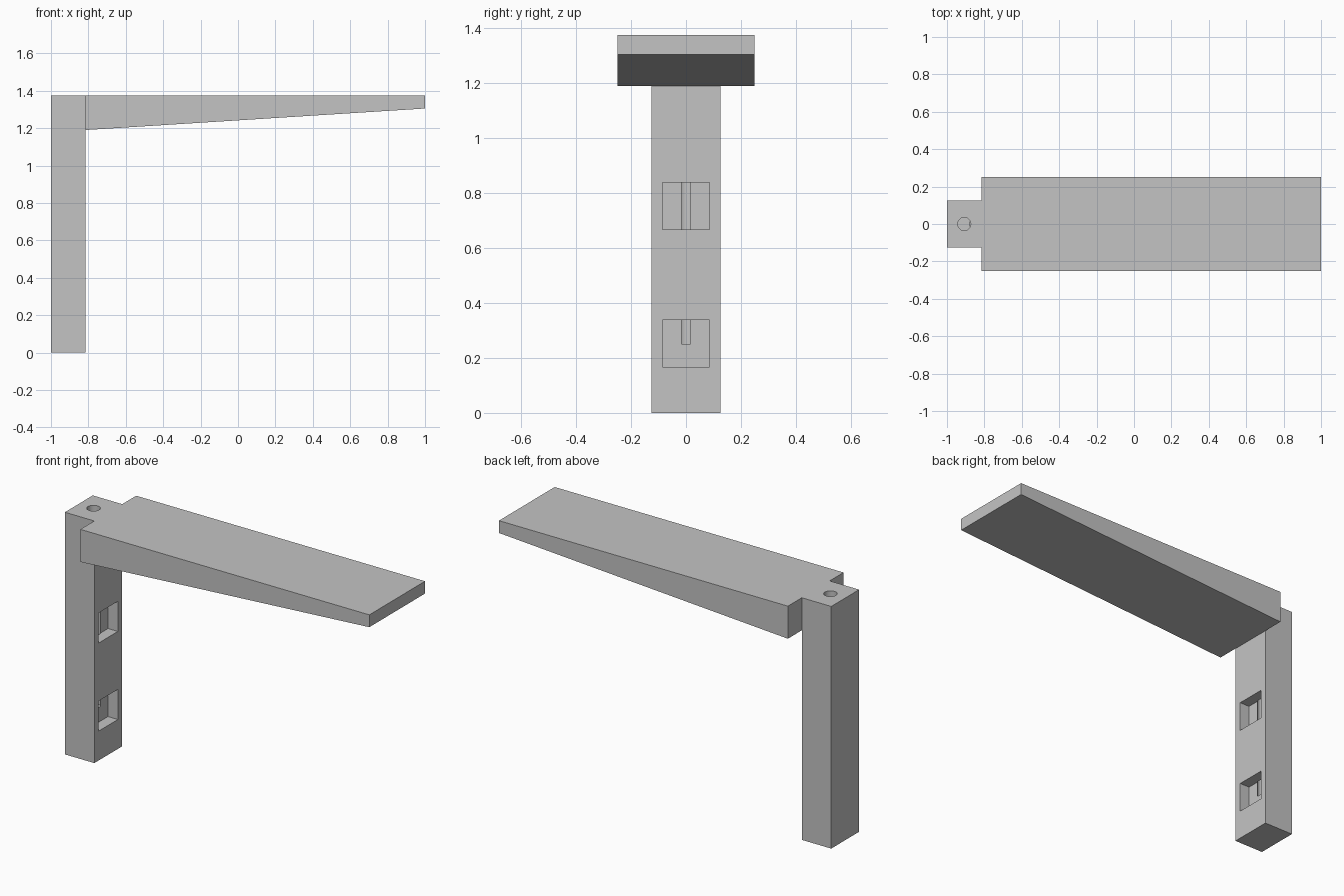
import bpy
import bmesh
from math import radians

cube = bpy.data.objects.get("Cube")
if cube:
    bpy.data.objects.remove(cube, do_unlink=True)

# One plain grey for everything
GREY = (0.55, 0.55, 0.55, 1)
grey = bpy.data.materials.new("plain grey")
grey.use_nodes = True
grey.diffuse_color = GREY
grey.node_tree.nodes["Principled BSDF"].inputs["Base Color"].default_value = GREY

POST_BACK, POST_FACE, TIP = -1.0, -0.815, 1.0
TOP = 1.375
POST_HALF, ARM_HALF = 0.125, 0.25


def extruded(name, profile, half_width):
    """Extrude an (x, z) profile symmetrically across y."""
    bm = bmesh.new()
    face = bm.faces.new([bm.verts.new((x, -half_width, z)) for x, z in profile])
    out = bmesh.ops.extrude_face_region(bm, geom=[face])
    verts = [v for v in out["geom"] if isinstance(v, bmesh.types.BMVert)]
    bmesh.ops.translate(bm, verts=verts, vec=(0, 2 * half_width, 0))
    bmesh.ops.recalc_face_normals(bm, faces=bm.faces)
    mesh = bpy.data.meshes.new(name)
    bm.to_mesh(mesh)
    bm.free()
    mesh.materials.append(grey)
    obj = bpy.data.objects.new(name, mesh)
    bpy.context.collection.objects.link(obj)
    return obj


def block(name, x0, x1, z0, z1, half_width):
    return extruded(name, [(x0, z0), (x1, z0), (x1, z1), (x0, z1)], half_width)


def cut(target, cutter):
    """Subtract the cutter from the target, then discard it."""
    cutter.hide_render = True
    mod = target.modifiers.new("cut", "BOOLEAN")
    mod.operation = "DIFFERENCE"
    mod.solver = "EXACT"
    mod.object = cutter
    bpy.ops.object.select_all(action="DESELECT")
    bpy.context.view_layer.objects.active = target
    target.select_set(True)
    bpy.ops.object.modifier_apply(modifier=mod.name)
    bpy.data.objects.remove(cutter, do_unlink=True)


# Upright post with two square pockets in its inner face
post = block("post", POST_BACK, POST_FACE, 0, TOP, POST_HALF)
for centre in (0.2525, 0.7525):
    cut(post, block("pocket_cutter", -0.877, POST_FACE + 0.1,
                    centre - 0.0855, centre + 0.0855, 0.086))

# Round bore from the top, breaking into the backs of the pockets
bore_floor, bore_top = 0.25, TOP + 0.1
bpy.ops.mesh.primitive_cylinder_add(
    vertices=32, radius=0.035, depth=bore_top - bore_floor,
    location=((POST_BACK + POST_FACE) / 2, 0, (bore_floor + bore_top) / 2))
bore = bpy.context.object
bore.name = "bore_cutter"
bore.data.materials.append(grey)
cut(post, bore)
bpy.ops.object.shade_smooth_by_angle(angle=radians(30))

# Wide arm, tapering underneath towards its tip
extruded("tapered_arm",
         [(POST_FACE, 1.19), (TIP, 1.305), (TIP, TOP), (POST_FACE, TOP)],
         ARM_HALF)
